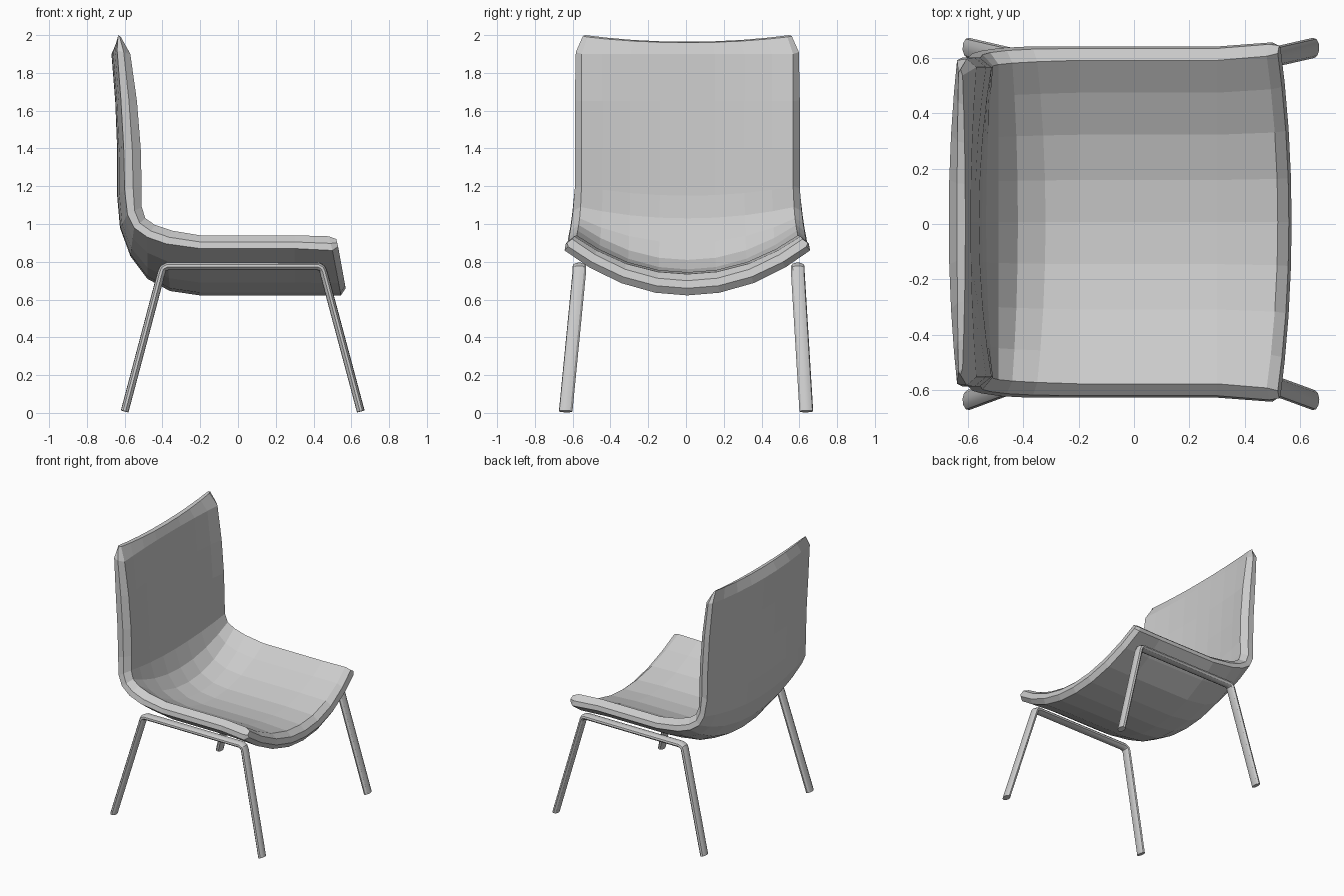
import bpy, bmesh

if "Cube" in bpy.data.objects:
    bpy.data.objects.remove(bpy.data.objects["Cube"])

# Shell profiles, running from the top of the back down to the front lip.
# Centre lines are (x, z); rim lines are (x, z, half width).
outer_mid = [(-.64, 1.965), (-.67, 1.90), (-.65, 1.65), (-.64, 1.4), (-.64, 1.15),
             (-.625, .98), (-.57, .83), (-.48, .71), (-.36, .645), (-.2, .622),
             (.3, .622), (.545, .622), (.57, .66)]
outer_rim = [(-.635, 2.0, .54), (-.64, 1.92, .585), (-.62, 1.66, .595), (-.605, 1.4, .595),
             (-.60, 1.18, .595), (-.585, 1.05, .61), (-.55, .98, .62), (-.48, .93, .63),
             (-.38, .895, .635), (-.2, .87, .635), (.3, .87, .635), (.5, .86, .65),
             (.53, .88, .63)]
inner_rim = [(-.62, 1.99, .53), (-.57, 1.9, .56), (-.535, 1.65, .56), (-.515, 1.4, .56),
             (-.51, 1.2, .56), (-.51, 1.09, .565), (-.49, 1.03, .57), (-.44, .995, .575),
             (-.35, .965, .58), (-.2, .94, .585), (.3, .94, .585), (.48, .935, .60),
             (.52, .92, .61)]
inner_mid = [(-.61, 1.96), (-.59, 1.9), (-.575, 1.65), (-.56, 1.4), (-.55, 1.15),
             (-.535, 1.03), (-.49, .9), (-.42, .81), (-.32, .76), (-.2, .745),
             (.3, .745), (.52, .735), (.56, .70)]
STEPS = [-1, -.8, -.54, -.26, 0, .26, .54, .8, 1]
SHIFT = .007


def across(mid, rim):
    """Curved line from one rim, through the middle, to the other rim."""
    pts = []
    for t in STEPS:
        w = abs(t) ** 2.1
        pts.append((mid[0] + (rim[0] - mid[0]) * w, t * rim[2] + SHIFT,
                    mid[1] + (rim[1] - mid[1]) * w))
    return pts


def build_shell():
    bm = bmesh.new()
    rings = []
    for om, orim, irim, im in zip(outer_mid, outer_rim, inner_rim, inner_mid):
        x, z, y = [(a + b) / 2 for a, b in zip(orim, irim)]
        y += .018
        pts = across(om, orim) + [(x, y + SHIFT, z)]
        pts += across(im, irim)[::-1] + [(x, -y + SHIFT, z)]
        rings.append([bm.verts.new(p) for p in pts])
    n = len(rings[0])
    for a, b in zip(rings, rings[1:]):
        for k in range(n):
            j = (k + 1) % n
            bm.faces.new((a[k], a[j], b[j], b[k]))
    # end strips at the top of the back and the front lip
    for r in (rings[0], rings[-1]):
        for k in range(8):
            bm.faces.new((r[k], r[k + 1], r[17 - k], r[18 - k]))
        bm.faces.new((r[8], r[9], r[10]))
        bm.faces.new((r[0], r[18], r[19]))
    bmesh.ops.recalc_face_normals(bm, faces=bm.faces)
    me = bpy.data.meshes.new("seat_shell")
    bm.to_mesh(me)
    bm.free()
    bpy.context.collection.objects.link(bpy.data.objects.new("seat_shell", me))


def leg_frame(name, y_top, y_foot):
    """Two splayed legs joined by a side rail, one bent oval tube."""
    stretch = 1.75
    path = [(-.60, y_foot, .008), (-.405, y_top, .745), (-.397, y_top, .765),
            (-.375, y_top, .776), (.425, y_top, .776), (.445, y_top, .765),
            (.453, y_top, .745), (.65, y_foot, .008)]
    cu = bpy.data.curves.new(name, 'CURVE')
    cu.dimensions = '3D'
    cu.bevel_depth = .021
    cu.bevel_resolution = 3
    cu.use_fill_caps = True
    sp = cu.splines.new('POLY')
    sp.points.add(len(path) - 1)
    for p, (x, y, z) in zip(sp.points, path):
        p.co = (x, y / stretch, z, 1)
    ob = bpy.data.objects.new(name, cu)
    ob.scale.y = stretch
    bpy.context.collection.objects.link(ob)
    bpy.ops.object.select_all(action='DESELECT')
    ob.select_set(True)
    bpy.context.view_layer.objects.active = ob
    bpy.ops.object.convert(target='MESH')
    bpy.ops.object.transform_apply(location=False, rotation=False, scale=True)
    bpy.ops.object.shade_smooth_by_angle()


build_shell()
leg_frame("front_side_leg_frame", -.565, -.637)
leg_frame("rear_side_leg_frame", .592, .637)
